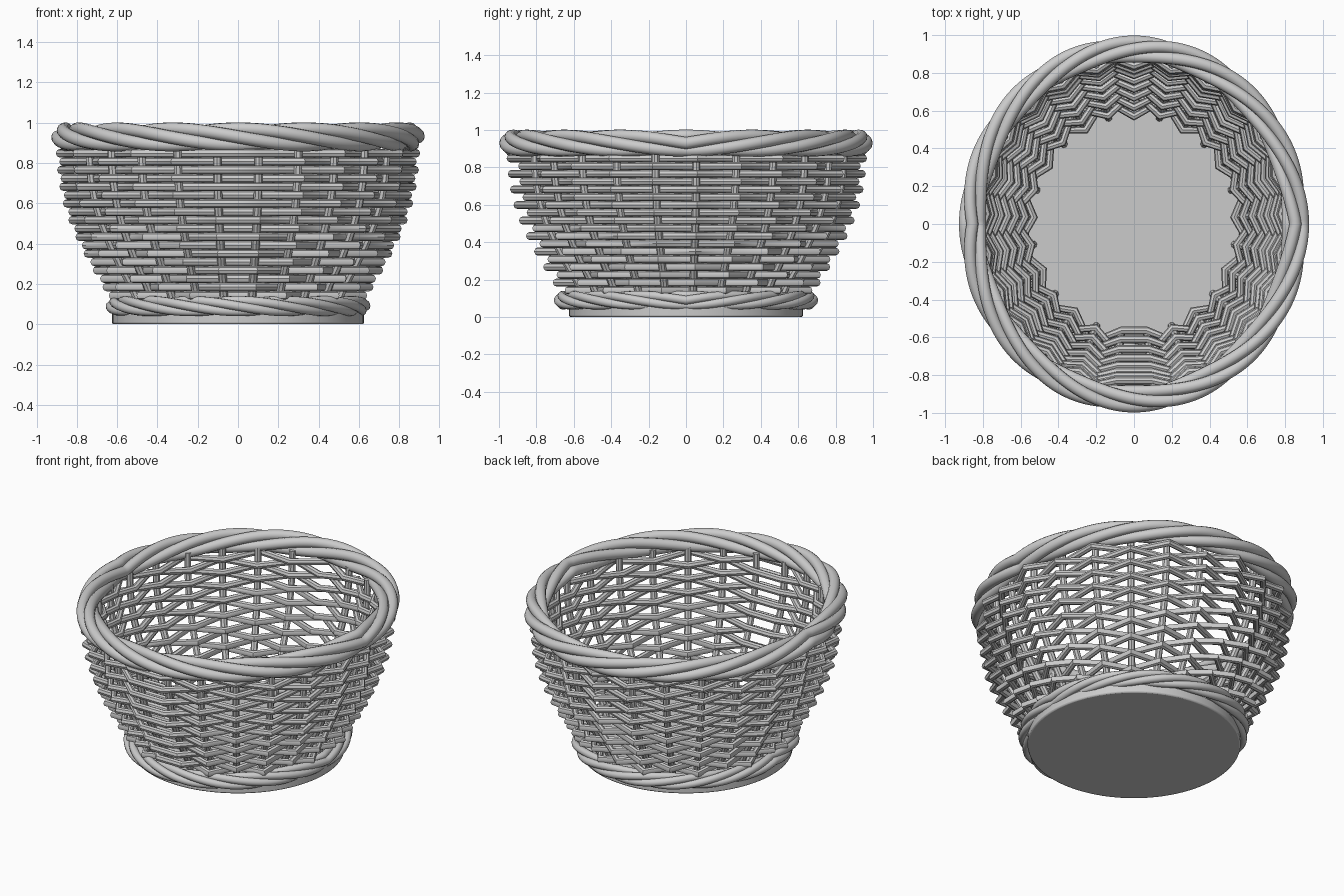
import bpy
from math import sin, cos, pi, radians

if "Cube" in bpy.data.objects:
    bpy.data.objects.remove(bpy.data.objects["Cube"])

N = 25            # upright positions around the wall
ROWS = 18         # woven rows
STRETCH = 1.07    # the basket is slightly longer in y
PROFILE = [(0.04, 0.56), (0.14, 0.58), (0.2, 0.61), (0.3, 0.67), (0.4, 0.722),
           (0.5, 0.767), (0.6, 0.80), (0.72, 0.825), (0.85, 0.835), (1.0, 0.837)]


def wall_radius(z):
    for (z0, r0), (z1, r1) in zip(PROFILE, PROFILE[1:]):
        if z <= z1:
            return r0 + (r1 - r0) * (z - z0) / (z1 - z0)
    return PROFILE[-1][1]


def tubes(name, paths, radius, closed, sides_res):
    """One mesh object made from round canes along the given paths."""
    cu = bpy.data.curves.new(name, 'CURVE')
    cu.dimensions = '3D'
    cu.bevel_depth = radius
    cu.bevel_resolution = sides_res
    cu.use_fill_caps = True
    for pts in paths:
        sp = cu.splines.new('POLY')
        sp.points.add(len(pts) - 1)
        for p, co in zip(sp.points, pts):
            p.co = (*co, 1)
        sp.use_cyclic_u = closed
    ob = bpy.data.objects.new(name, cu)
    bpy.context.collection.objects.link(ob)
    bpy.ops.object.select_all(action='DESELECT')
    ob.select_set(True)
    bpy.context.view_layer.objects.active = ob
    bpy.ops.object.convert(target='MESH')
    bpy.ops.object.shade_smooth_by_angle(angle=radians(40))
    return bpy.context.object


def ring_point(r, a, z):
    return (r * cos(a), r * STRETCH * sin(a), z)


# Woven rows: sharp zigzags, alternating in and out on every other row
rows = []
for j in range(ROWS):
    z = 0.143 + j * 0.0415
    pts = []
    for k in range(-12, 13):
        s = 1 if (k + j) % 2 else -1
        pts.append(ring_point(wall_radius(z) + 0.05 * s, pi / 2 + k * 2 * pi / N, z))
    rows.append(pts)
tubes("woven_rows", rows, 0.0215, True, 2)

# Upright stakes, with the one at the back seam left out
stakes = []
for k in range(1, N):
    a = pi / 2 + k * 2 * pi / N
    stakes.append([ring_point(wall_radius(z) - 0.02, a, z)
                   for z in (0.05, 0.14, 0.2, 0.3, 0.4, 0.5, 0.6, 0.72, 0.83, 0.91)])
tubes("upright_stakes", stakes, 0.021, False, 2)


def twisted_ring(name, rx, ry, z, coil, strand, turns, count):
    """Twisted canes; the back half mirrors the front half."""
    paths = []
    steps = 216
    for s in range(count):
        pts = []
        for i in range(steps):
            t = 2 * pi * i / steps
            m = t if t <= pi else 2 * pi - t
            f = 2 * turns * (m - pi / 2) + s * 2 * pi / count
            pts.append(((rx + coil * cos(f)) * cos(t),
                        (ry + coil * cos(f)) * sin(t), z + coil * sin(f)))
        paths.append(pts)
    return tubes(name, paths, strand, True, 4)


# Rim and foot braids
twisted_ring("rim_braid", 0.855, 0.926, 0.93, 0.04, 0.032, 2, 4)
twisted_ring("foot_braid", 0.607, 0.656, 0.09, 0.027, 0.023, 2, 4)

# Solid round base
bpy.ops.mesh.primitive_cylinder_add(vertices=96, radius=0.625, depth=0.06, location=(0, 0, 0.03))
base = bpy.context.object
base.name = "base_disc"
bev = base.modifiers.new("soft_edge", 'BEVEL')
bev.width = 0.008
bev.segments = 2
bpy.ops.object.shade_smooth_by_angle(angle=radians(40))
